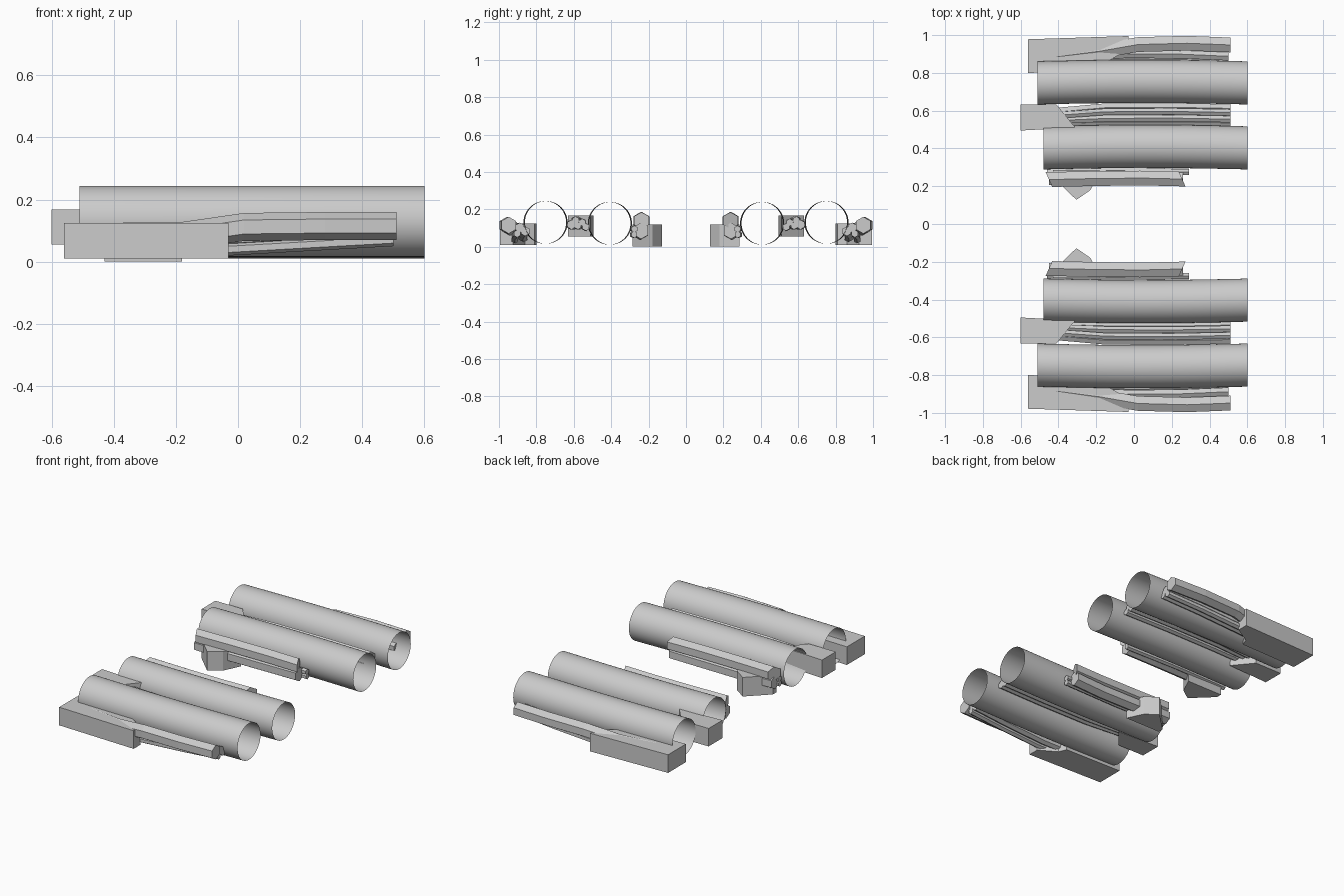
import bpy, bmesh, math

if "Cube" in bpy.data.objects:
    bpy.data.objects.remove(bpy.data.objects["Cube"])


def finish(name, bm, smooth=False):
    bmesh.ops.recalc_face_normals(bm, faces=bm.faces)
    me = bpy.data.meshes.new(name)
    bm.to_mesh(me)
    bm.free()
    ob = bpy.data.objects.new(name, me)
    bpy.context.collection.objects.link(ob)
    if smooth:
        for p in me.polygons:
            p.use_smooth = True
    m = ob.modifiers.new("mirror", 'MIRROR')
    m.use_axis = (False, True, False)
    return ob


def sweep(name, path, r, sides=6, caps=True, smooth=False, skew=0.0):
    """Rings in the YZ plane along a path of (x, y, z) points."""
    bm = bmesh.new()
    rings = []
    for x, y, z in path:
        ring = []
        for i in range(sides):
            a = 2 * math.pi * i / sides + math.pi / 2
            ring.append(bm.verts.new((x + skew * math.cos(a), y + r * math.cos(a), z + r * math.sin(a))))
        rings.append(ring)
    for a, b in zip(rings, rings[1:]):
        for i in range(sides):
            j = (i + 1) % sides
            bm.faces.new((a[i], a[j], b[j], b[i]))
    if caps:
        bm.faces.new(rings[0])
        bm.faces.new(rings[-1])
    return finish(name, bm, smooth)


def prism(name, outline, z0, z1):
    """Footprint extruded upward."""
    bm = bmesh.new()
    f = bm.faces.new([bm.verts.new((x, y, z0)) for x, y in outline])
    top = bmesh.ops.extrude_face_region(bm, geom=[f])["geom"]
    for v in top:
        if isinstance(v, bmesh.types.BMVert):
            v.co.z = z1
    return finish(name, bm)


# Large open tubes, bowed very slightly outward
for name, x0, y, z in (("outer_tube", -0.51, 0.747, 0.130), ("inner_tube", -0.48, 0.403, 0.125)):
    path = []
    for i in range(13):
        t = i / 12
        path.append((x0 + (0.6 - x0) * t, y + 0.008 * math.sin(math.pi * t), z))
    sweep(name, path, 0.114, 48, caps=False, smooth=True)

# Solid blocks at the rear ends of the pipe bundles
prism("outer_block", [(-0.56, 0.80), (-0.56, 0.978), (-0.03, 0.995), (-0.03, 0.925), (-0.14, 0.86), (-0.16, 0.81)],
      0.01, 0.124)
prism("middle_block", [(-0.60, 0.495), (-0.60, 0.632), (-0.41, 0.632), (-0.31, 0.51)], 0.055, 0.168)
prism("inner_block", [(-0.43, 0.285), (-0.43, 0.25), (-0.305, 0.128), (-0.23, 0.18), (-0.18, 0.285)], 0.0, 0.12)

# Outer bundle: one wide hexagonal duct and thinner pipes
sweep("outer_duct", [(-0.41, 0.885, 0.08), (-0.18, 0.915, 0.083), (0.02, 0.95, 0.112),
                     (0.28, 0.957, 0.115), (0.51, 0.948, 0.115)], 0.045)
for i, (y, z, r) in enumerate(((0.893, 0.095, 0.026), (0.865, 0.075, 0.026), (0.908, 0.062, 0.020))):
    sweep(f"outer_pipe_{i}", [(-0.38, y - 0.005, z - 0.03), (-0.03, y + 0.008, z - 0.022),
                              (0.25, y + 0.006, z - 0.006), (0.50, y - 0.005, z + 0.008)], r)

# Middle bundle: slim pipes between the two tubes
for i, (y, z, r) in enumerate(((0.535, 0.105, 0.020), (0.555, 0.130, 0.020), (0.578, 0.112, 0.020),
                               (0.590, 0.142, 0.020), (0.612, 0.118, 0.026))):
    sweep(f"middle_pipe_{i}", [(-0.40, 0.56 + (y - 0.57) * 0.8, z), (-0.15, y + 0.004, z),
                               (0.20, y + 0.006, z), (0.51, y, z)], r)

# Inner bundle: two stacked hexagonal ducts plus slim pipes
sweep("inner_upper_duct", [(-0.45, 0.235, 0.14), (-0.20, 0.241, 0.14), (0.05, 0.243, 0.14), (0.255, 0.238, 0.14)],
      0.045, skew=-0.02)
sweep("inner_lower_duct", [(-0.45, 0.245, 0.085), (-0.20, 0.243, 0.080), (0.05, 0.246, 0.080), (0.26, 0.240, 0.085)],
      0.044)
for i, (y, z) in enumerate(((0.280, 0.095), (0.282, 0.065))):
    sweep(f"inner_pipe_{i}", [(-0.46, y - 0.005, z), (-0.1, y + 0.003, z), (0.29, y - 0.005, z)], 0.018)
